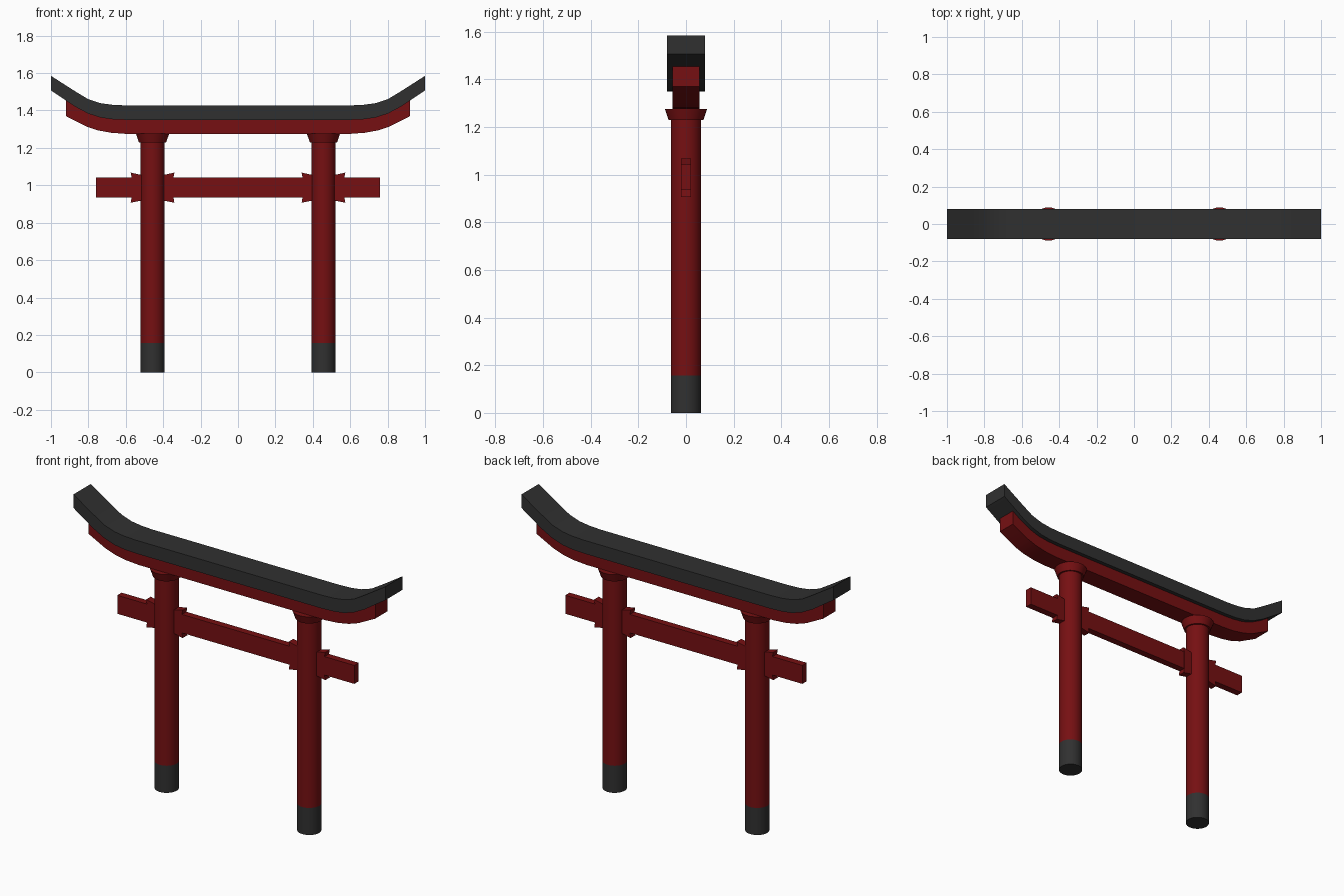
import bpy, bmesh, math

if "Cube" in bpy.data.objects:
    bpy.data.objects.remove(bpy.data.objects["Cube"])


def make_material(name, rgb):
    m = bpy.data.materials.new(name)
    m.diffuse_color = (*rgb, 1.0)
    m.use_nodes = True
    m.node_tree.nodes["Principled BSDF"].inputs["Base Color"].default_value = m.diffuse_color
    return m


RED = make_material("dark red", (0.18, 0.005, 0.006))
BLACK = make_material("charcoal", (0.03, 0.03, 0.03))


def finish(name, bm, mat, smooth=True):
    bmesh.ops.recalc_face_normals(bm, faces=bm.faces[:])
    me = bpy.data.meshes.new(name)
    bm.to_mesh(me)
    bm.free()
    me.materials.append(mat)
    ob = bpy.data.objects.new(name, me)
    bpy.context.collection.objects.link(ob)
    if smooth:
        bpy.ops.object.select_all(action='DESELECT')
        ob.select_set(True)
        bpy.context.view_layer.objects.active = ob
        bpy.ops.object.shade_smooth_by_angle(angle=math.radians(30))
    return ob


def cone(name, x, z0, z1, r0, r1, mat):
    bm = bmesh.new()
    bmesh.ops.create_cone(bm, cap_ends=True, segments=32, radius1=r0, radius2=r1, depth=z1 - z0)
    bmesh.ops.translate(bm, verts=bm.verts[:], vec=(x, 0, (z0 + z1) / 2))
    return finish(name, bm, mat)


def plate(name, outline, half, mat):
    """Front outline (x, z) given thickness along y."""
    bm = bmesh.new()
    front = bm.faces.new([bm.verts.new((x, -half, z)) for x, z in outline])
    new = bmesh.ops.extrude_face_region(bm, geom=[front])["geom"]
    bmesh.ops.translate(bm, verts=[v for v in new if isinstance(v, bmesh.types.BMVert)],
                        vec=(0, 2 * half, 0))
    return finish(name, bm, mat, False)


def curved_beam(name, stations, half, mat):
    """Sweep a box through (x, bottom, top) stations mirrored in x."""
    full = [(-x, b, t) for x, b, t in reversed(stations)] + stations
    bm = bmesh.new()
    rings = [[bm.verts.new(p) for p in ((x, -half, b), (x, half, b), (x, half, t), (x, -half, t))]
             for x, b, t in full]
    for r, s in zip(rings, rings[1:]):
        for i in range(4):
            j = (i + 1) % 4
            bm.faces.new((r[i], r[j], s[j], s[i]))
    bm.faces.new(rings[0])
    bm.faces.new(rings[-1])
    return finish(name, bm, mat)


# Upturned roof beam and the red lintel under it
curved_beam("roof_beam", [(0.60, 1.35, 1.427), (0.67, 1.353, 1.43), (0.735, 1.362, 1.439),
                          (0.80, 1.383, 1.46), (0.87, 1.42, 1.502), (1.0, 1.507, 1.585)],
            0.079, BLACK)
curved_beam("upper_lintel", [(0.60, 1.275, 1.36), (0.68, 1.281, 1.365), (0.75, 1.294, 1.375),
                             (0.81, 1.314, 1.40), (0.92, 1.37, 1.458)], 0.056, RED)

# Tie beam through both pillars
plate("tie_beam", [(-0.76, 0.935), (0.76, 0.935), (0.76, 1.042), (-0.76, 1.042)], 0.02, RED)

for side, sx in (("left", -1), ("right", 1)):
    cx = sx * 0.457
    # Pillar with dark foot and flared cap
    cone(side + "_foot", cx, 0, 0.157, 0.064, 0.064, BLACK)
    cone(side + "_pillar", cx, 0.157, 1.24, 0.064, 0.064, RED)
    cone(side + "_cap", cx, 1.23, 1.276, 0.073, 0.089, RED)
    # Wedges on both sides of the pillar
    for where, d in (("inner", -sx), ("outer", sx)):
        pts = [(0.05, 0.92), (0.117, 0.907), (0.112, 0.935),
               (0.112, 1.042), (0.117, 1.068), (0.05, 1.053)]
        plate(f"{side}_{where}_wedge", [(cx + d * x, z) for x, z in pts], 0.021, RED)
